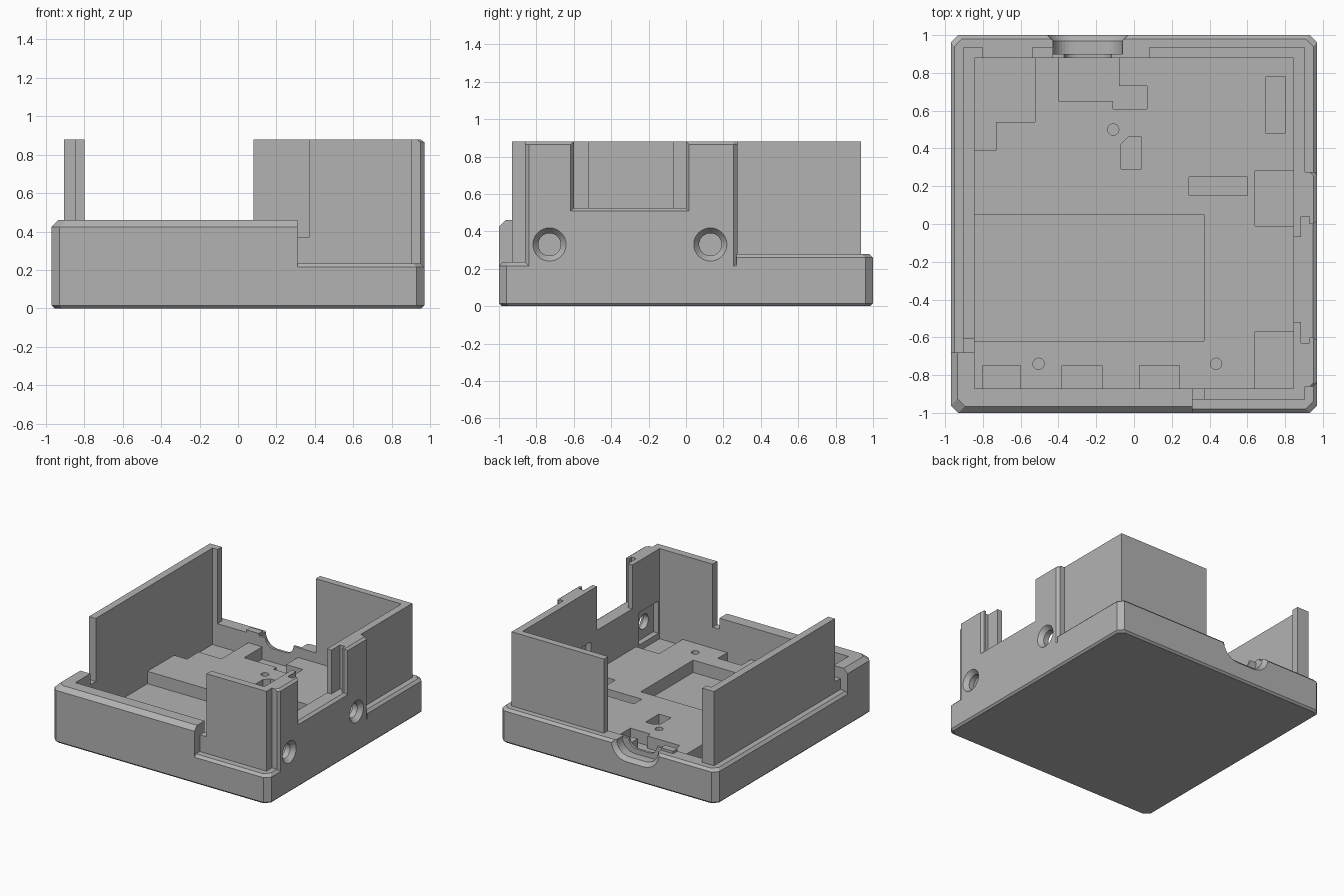
import bpy, bmesh, math

if "Cube" in bpy.data.objects:
    bpy.data.objects.remove(bpy.data.objects["Cube"])

grey = bpy.data.materials.new("plain grey")
grey.diffuse_color = (0.45, 0.45, 0.45, 1)
grey.use_nodes = True
grey.node_tree.nodes["Principled BSDF"].inputs["Base Color"].default_value = grey.diffuse_color


def loft(name, rings):
    """Closed solid through a stack of equal-length rings of 3D points."""
    bm = bmesh.new()
    vs = [[bm.verts.new(p) for p in ring] for ring in rings]
    n = len(rings[0])
    for a, b in zip(vs, vs[1:]):
        for i in range(n):
            j = (i + 1) % n
            bm.faces.new((a[i], a[j], b[j], b[i]))
    bm.faces.new(vs[0][::-1])
    bm.faces.new(vs[-1])
    bmesh.ops.recalc_face_normals(bm, faces=bm.faces)
    me = bpy.data.meshes.new(name)
    bm.to_mesh(me)
    bm.free()
    me.materials.append(grey)
    ob = bpy.data.objects.new(name, me)
    bpy.context.collection.objects.link(ob)
    return ob


def prism(name, pts, z0, z1):
    return loft(name, [[(x, y, z) for x, y in pts] for z in (z0, z1)])


def box(x0, x1, y0, y1, z0, z1, name="cutter"):
    return prism(name, [(x0, y0), (x1, y0), (x1, y1), (x0, y1)], z0, z1)


def combine(target, tool, op):
    """Apply a boolean and throw the tool away."""
    m = target.modifiers.new("bool", 'BOOLEAN')
    m.operation, m.solver, m.object = op, 'EXACT', tool
    bpy.context.view_layer.update()
    dg = bpy.context.evaluated_depsgraph_get()
    me = bpy.data.meshes.new_from_object(target.evaluated_get(dg))
    target.modifiers.clear()
    target.data = me
    bpy.data.objects.remove(tool)


def cut(target, *tools):
    for t in tools:
        combine(target, t, 'DIFFERENCE')


def outline(inset, z, c=0.04):
    """Corner-chamfered footprint of the case."""
    X, Y = 0.97 - inset, 1.0 - inset
    return [(-X + c, -Y, z), (X - c, -Y, z), (X, -Y + c, z), (X, Y - c, z),
            (X - c, Y, z), (-X + c, Y, z), (-X, Y - c, z), (-X, -Y + c, z)]


def block(name, z0, top, ch):
    return loft(name, [outline(0, z0), outline(0, top - ch), outline(ch, top)])


# Tray with chamfered bottom and low lip
tray = loft("case_tray", [outline(0.015, 0), outline(0, 0.015),
                          outline(0, 0.215), outline(0.02, 0.235)])

# Rim around the back and left, slightly higher
back_rim = block("back_rim", 0.1, 0.28, 0.02)
cut(back_rim, box(-0.8, 1.1, -1.1, 0.27, 0, 1), box(-1.1, 1.1, -1.1, -0.68, 0, 1))
combine(tray, back_rim, 'UNION')

# Tall front rim with left corner return
front_rim = block("front_rim", 0.1, 0.46, 0.035)
cut(front_rim, box(0.31, 1.1, -1.1, 1.1, 0, 1), box(-1.1, 1.1, -0.68, 1.1, 0, 1))
combine(tray, front_rim, 'UNION')


# Thick right wall with chamfered edges
def guard_ring(xo, z, e=0.0):
    return [(0.82, -0.86 + e, z), (xo - 0.02, -0.86 + e, z), (xo, -0.84 + e, z),
            (xo, 0.255 - e, z), (xo - 0.02, 0.275 - e, z), (0.82, 0.275 - e, z)]


guard = loft("right_wall", [guard_ring(0.97, 0.1), guard_ring(0.97, 0.865),
                            guard_ring(0.95, 0.88)])
combine(tray, guard, 'UNION')

# Inner cavity down to the floor
cut(tray, box(-0.845, 0.845, -0.87, 0.88, 0.2, 1.2))

# Window in the right wall: notch, sliding slot and through opening
cut(tray, box(0.885, 1.1, -0.6, 0.0, 0.525, 1.2),
    box(0.885, 0.93, -0.63, 0.04, 0.525, 1.2),
    box(0.8, 0.9, -0.52, -0.07, 0.525, 1.2))
cut(tray, loft("flare", [[(x, -0.6 - e, 0.525 - e), (x, e, 0.525 - e),
                          (x, e, 1.2), (x, -0.6 - e, 1.2)]
                         for x, e in ((0.948, 0.0), (0.99, 0.042 * 0.75))]))


# Round ports in the right wall, with countersink, inner pocket, floor pocket
def disc_x(x, y, z, r, n=32):
    return [(x, y + r * math.cos(2 * math.pi * i / n),
             z + r * math.sin(2 * math.pi * i / n)) for i in range(n)]


for y in (-0.73, 0.13):
    cut(tray, loft("port", [disc_x(x, y, 0.33, r) for x, r in
                            ((0.8, 0.06), (0.935, 0.06), (0.99, 0.105))]),
        box(0.8, 0.89, y - 0.125, y + 0.125, 0.2, 0.46))
for y0, y1 in ((-0.87, -0.57), (-0.01, 0.28)):
    cut(tray, box(0.64, 0.845, y0, y1, 0.15, 0.3))


# Rounded connector notch in the back rim
def u_shape(y, hw, r, n=8):
    cx, cz, w = -0.245, 0.28, hw - r
    pts = [(cx + hw, y, 0.6)]
    pts += [(cx + w + r * math.cos(a), y, cz - r * math.sin(a))
            for a in (math.pi / 2 * i / n for i in range(n + 1))]
    pts += [(cx - w - r * math.cos(a), y, cz - r * math.sin(a))
            for a in (math.pi / 2 * (n - i) / n for i in range(n + 1))]
    return pts + [(cx - hw, y, 0.6)]


cut(tray, loft("notch", [u_shape(0.9, 0.185, 0.11), u_shape(0.97, 0.185, 0.11),
                         u_shape(1.01, 0.225, 0.15)]),
    loft("inner_notch", [u_shape(0.84, 0.125, 0.07), u_shape(0.92, 0.125, 0.07)]))

# Recesses in the floor
for x0, x1, y0, y1 in ((-0.845, 0.37, -0.62, 0.05), (-0.80, -0.60, -0.87, -0.75),
                       (-0.38, -0.17, -0.87, -0.75), (0.03, 0.24, -0.87, -0.75),
                       (0.29, 0.60, 0.15, 0.25), (0.70, 0.80, 0.48, 0.78)):
    cut(tray, box(x0, x1, y0, y1, 0.1, 0.3))
for pts in (
        [(-0.845, 0.39), (-0.73, 0.39), (-0.73, 0.54), (-0.525, 0.54),
         (-0.525, 0.88), (-0.845, 0.88)],
        [(-0.4, 0.65), (-0.11, 0.65), (-0.11, 0.61), (0.07, 0.61),
         (0.07, 0.73), (-0.08, 0.73), (-0.08, 0.88), (-0.4, 0.88)],
        [(-0.07, 0.29), (0.04, 0.29), (0.04, 0.46), (-0.03, 0.46), (-0.07, 0.42)]):
    cut(tray, prism("recess", pts, 0.1, 0.3))
for x, y in ((-0.11, 0.5), (-0.505, -0.74), (0.435, -0.74)):
    cut(tray, prism("hole", [(x + 0.03 * math.cos(math.pi * i / 8),
                              y + 0.03 * math.sin(math.pi * i / 8))
                             for i in range(16)], 0.1, 0.3))

# Upright panels standing on the rim
prism("left_panel", [(-0.905, -0.61), (-0.845, -0.61), (-0.845, 0.88), (-0.80, 0.88),
                     (-0.80, 0.935), (-0.905, 0.935)], 0.27, 0.88)
box(-0.905, -0.845, -0.68, -0.61, 0.27, 0.37, "left_panel_step")
prism("back_right_panel", [(0.08, 0.88), (0.845, 0.88), (0.845, 0.275), (0.905, 0.275),
                           (0.905, 0.935), (0.08, 0.935)], 0.27, 0.88)
prism("front_right_panel", [(0.37, -0.93), (0.905, -0.93), (0.905, -0.86),
                            (0.845, -0.86), (0.845, -0.87), (0.37, -0.87)], 0.23, 0.88)
box(0.31, 0.37, -0.93, -0.87, 0.23, 0.37, "front_panel_step")
# Small tab beside the connector notch
box(-0.54, -0.43, 0.88, 0.935, 0.27, 0.30, "connector_tab")
